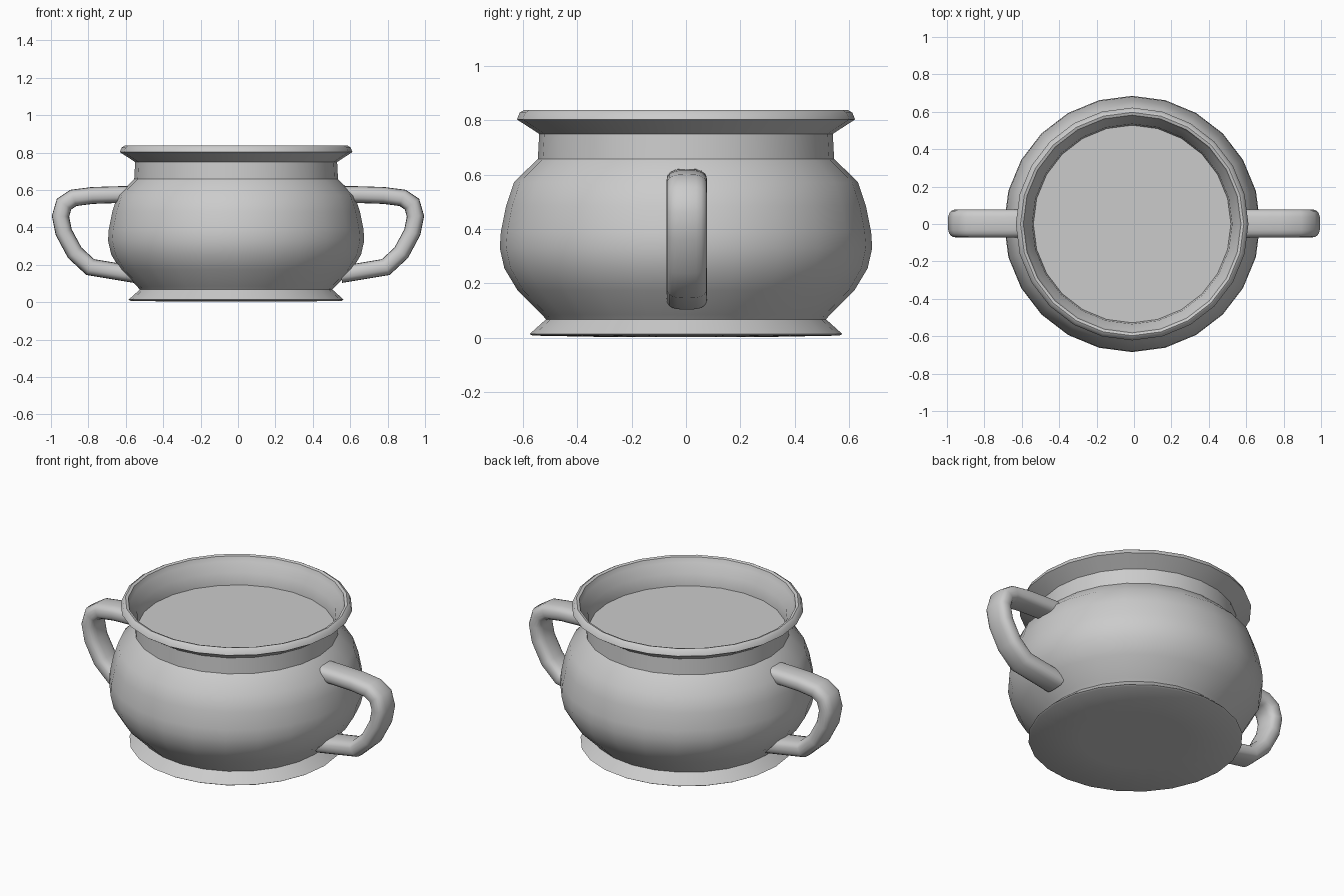
import bpy, bmesh, math
from mathutils import Vector

if "Cube" in bpy.data.objects:
    bpy.data.objects.remove(bpy.data.objects["Cube"])

CX = -0.01   # the round body sits very slightly off centre
SIDES = 24


def finish(name, bm, angle=40):
    bmesh.ops.recalc_face_normals(bm, faces=bm.faces)
    me = bpy.data.meshes.new(name)
    bm.to_mesh(me)
    bm.free()
    ob = bpy.data.objects.new(name, me)
    bpy.context.collection.objects.link(ob)
    bpy.ops.object.select_all(action='DESELECT')
    ob.select_set(True)
    bpy.context.view_layer.objects.active = ob
    bpy.ops.object.shade_smooth_by_angle(angle=math.radians(angle))
    return ob


def bridge(bm, rings):
    for a, b in zip(rings, rings[1:]):
        n = len(a)
        for i in range(n):
            j = (i + 1) % n
            bm.faces.new((a[i], a[j], b[j], b[i]))


def lathe(name, profile):
    """Revolve (radius, z) points around the pot axis; ends are capped."""
    bm = bmesh.new()
    rings = []
    for r, z in profile:
        ring = []
        for i in range(SIDES):
            a = 2 * math.pi * i / SIDES
            ring.append(bm.verts.new((CX + r * math.cos(a), r * math.sin(a), z)))
        rings.append(ring)
    bridge(bm, rings)
    bm.faces.new(rings[0])
    bm.faces.new(rings[-1])
    return finish(name, bm)


def handle(name, side):
    """Sweep a rounded strap section along a path in the xz plane."""
    path = [(0.55, 0.577), (0.66, 0.575), (0.78, 0.571), (0.88, 0.558), (0.93, 0.525),
            (0.949, 0.46), (0.932, 0.375), (0.873, 0.265), (0.79, 0.188), (0.55, 0.148)]
    half_w, half_t, n = 0.075, 0.045, 20
    pts = [Vector((x, 0, z)) for x, z in path]
    bm = bmesh.new()
    rings = []
    for k, p in enumerate(pts):
        t0 = (p - pts[k - 1]).normalized() if k else None
        t1 = (pts[k + 1] - p).normalized() if k < len(pts) - 1 else None
        t = ((t0 or t1) + (t1 or t0)).normalized()
        out = Vector((-t.z, 0, t.x))
        miter = 1 / max(0.6, t.dot(t1 or t0))
        ring = []
        for i in range(n):
            a = 2 * math.pi * i / n
            c, s = math.cos(a), math.sin(a)
            u = half_w * math.copysign(abs(c) ** 0.65, c)
            v = half_t * miter * math.copysign(abs(s) ** 0.8, s)
            q = p + out * v
            ring.append(bm.verts.new((side * q.x, u + 0.003, q.z)))
        rings.append(ring)
    bridge(bm, rings)
    bm.faces.new(rings[0])
    bm.faces.new(rings[-1])
    return finish(name, bm, 50)


# Pot: flared foot, round belly, neck, rolled rim, short inner wall
lathe("pot_body", [
    (0.30, 0.003), (0.565, 0.008), (0.575, 0.014), (0.515, 0.068),
    (0.53, 0.085), (0.62, 0.175), (0.668, 0.255), (0.685, 0.33),
    (0.681, 0.39), (0.662, 0.485), (0.633, 0.572), (0.545, 0.658),
    (0.54, 0.75), (0.622, 0.803), (0.612, 0.828), (0.597, 0.837),
    (0.582, 0.832), (0.572, 0.805), (0.535, 0.755), (0.528, 0.685),
])

# Two side handles
handle("right_handle", 1)
handle("left_handle", -1)
